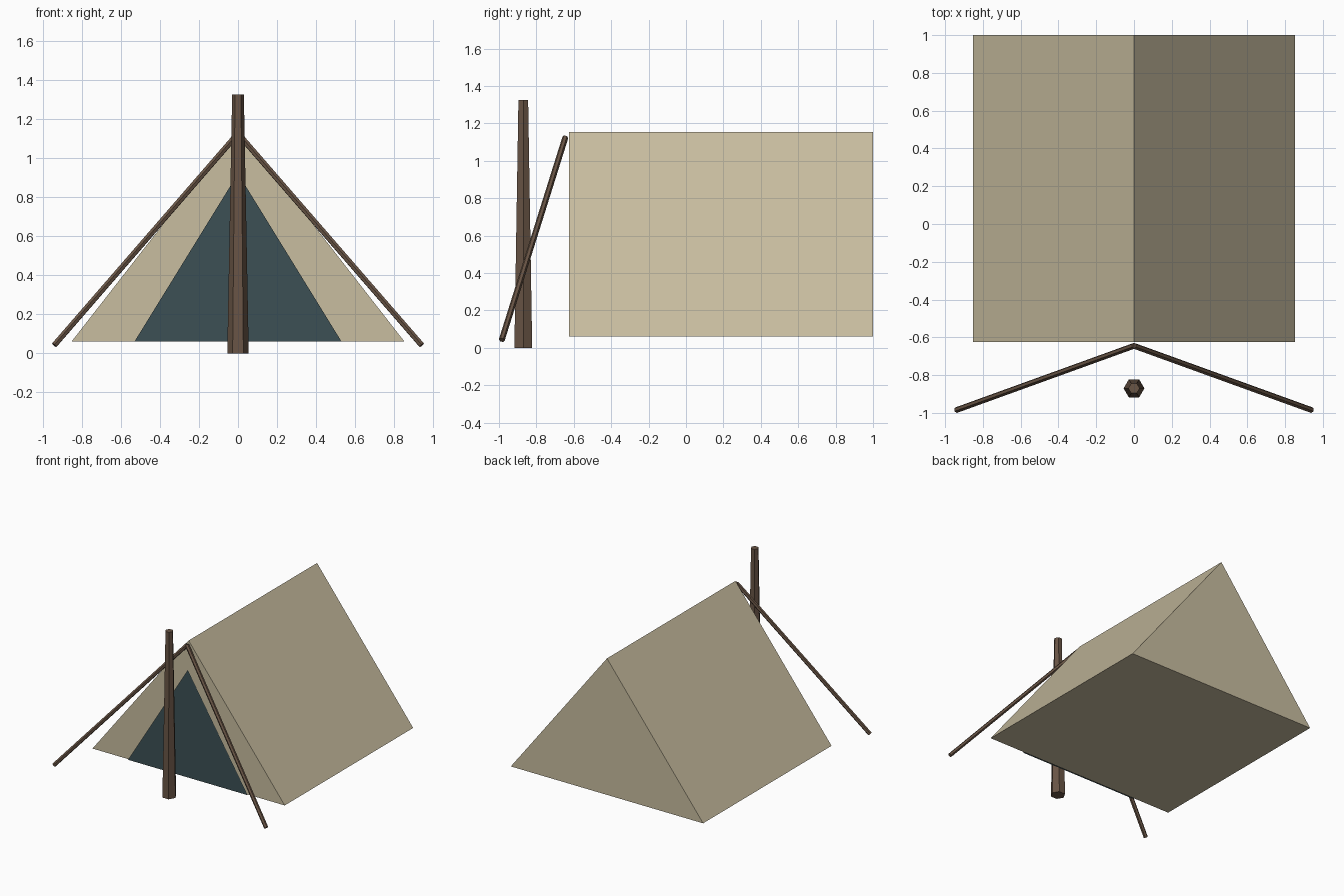
import bpy
import bmesh
import math
from mathutils import Vector

if "Cube" in bpy.data.objects:
    bpy.data.objects.remove(bpy.data.objects["Cube"])


def material(name, color):
    m = bpy.data.materials.new(name)
    m.diffuse_color = (*color, 1)
    m.use_nodes = True
    m.node_tree.nodes["Principled BSDF"].inputs["Base Color"].default_value = m.diffuse_color
    return m


canvas = material("canvas", (0.58, 0.51, 0.35))
dark = material("dark_cloth", (0.045, 0.08, 0.09))
wood = material("wood", (0.14, 0.09, 0.06))


def finish(name, bm, mat):
    bmesh.ops.recalc_face_normals(bm, faces=bm.faces[:])
    mesh = bpy.data.meshes.new(name)
    bm.to_mesh(mesh)
    bm.free()
    mesh.materials.append(mat)
    ob = bpy.data.objects.new(name, mesh)
    bpy.context.collection.objects.link(ob)
    return ob


def triangle(name, half, z0, z1, y, depth, mat):
    """Upright triangle facing the front, extruded backwards by depth."""
    bm = bmesh.new()
    pts = [(-half, y, z0), (half, y, z0), (0, y, z1)]
    face = bm.faces.new([bm.verts.new(p) for p in pts])
    if depth:
        # keep the front cap and push a copy to the back
        out = bmesh.ops.extrude_face_region(bm, geom=[face], use_keep_orig=True)
        moved = [v for v in out["geom"] if isinstance(v, bmesh.types.BMVert)]
        bmesh.ops.translate(bm, verts=moved, vec=(0, depth, 0))
    return finish(name, bm, mat)


def pole(name, a, b, r1, r2, sides, mat):
    """Faceted tapered pole from a to b."""
    a, b = Vector(a), Vector(b)
    d = b - a
    bm = bmesh.new()
    bmesh.ops.create_cone(bm, cap_ends=True, segments=sides,
                          radius1=r1, radius2=r2, depth=d.length)
    bmesh.ops.rotate(bm, verts=bm.verts[:],
                     matrix=Vector((0, 0, 1)).rotation_difference(d).to_matrix())
    bmesh.ops.translate(bm, verts=bm.verts[:], vec=(a + b) / 2)
    return finish(name, bm, mat)


# Tent body and the dark doorway just in front of it
triangle("tent_body", 0.852, 0.06, 1.153, -0.625, 1.625, canvas)
triangle("doorway", 0.53, 0.06, 0.92, -0.635, 0, dark)

# Hexagonal centre post, corners pointing sideways
post = pole("front_post", (0, 0, 0), (0, 0, 1.325), 0.055, 0.03, 6, wood)
post.location = (0, -0.87, 0)
post.rotation_euler.z = math.radians(30)

# Slanted side poles
for side, s in (("left", -1), ("right", 1)):
    pole(side + "_brace", (s * 0.94, -0.985, 0.042), (0, -0.645, 1.125),
         0.016, 0.016, 6, wood)
